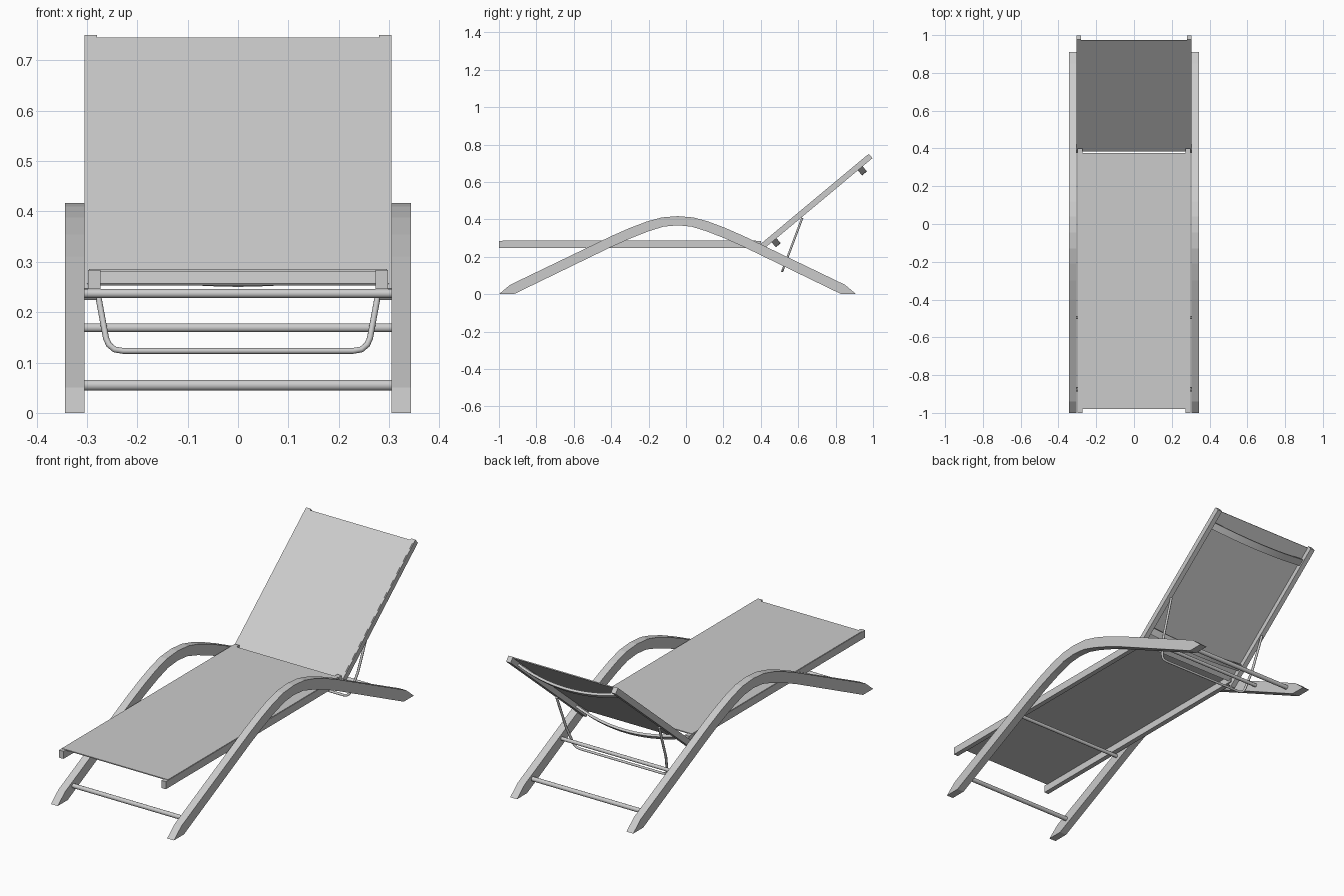
import bpy, bmesh, math
from mathutils import Vector

if "Cube" in bpy.data.objects:
    bpy.data.objects.remove(bpy.data.objects["Cube"])


def make_object(name, verts, faces):
    mesh = bpy.data.meshes.new(name)
    mesh.from_pydata([tuple(v) for v in verts], [], faces)
    bm = bmesh.new()
    bm.from_mesh(mesh)
    bmesh.ops.recalc_face_normals(bm, faces=bm.faces)
    bm.to_mesh(mesh)
    bm.free()
    obj = bpy.data.objects.new(name, mesh)
    bpy.context.collection.objects.link(obj)
    return obj


def loft(name, sections, smooth=False):
    """Skin a list of closed sections with equal point counts."""
    n = len(sections[0])
    verts = [p for s in sections for p in s]
    faces = [(k * n + i, k * n + (i + 1) % n, (k + 1) * n + (i + 1) % n, (k + 1) * n + i)
             for k in range(len(sections) - 1) for i in range(n)]
    faces += [tuple(range(n)), tuple(range(len(verts) - n, len(verts)))]
    obj = make_object(name, verts, faces)
    if smooth:
        bpy.ops.object.select_all(action='DESELECT')
        obj.select_set(True)
        bpy.context.view_layer.objects.active = obj
        bpy.ops.object.shade_smooth_by_angle(angle=math.radians(40))
    return obj


def prism(name, profile, x0, x1):
    """Extrude a (y, z) profile between two x positions."""
    return loft(name, [[(x, y, z) for y, z in profile] for x in (x0, x1)])


def tube(name, path, radius, sides=14):
    """Round tube along a planar path, mitred at the bends."""
    pts = [Vector(p) for p in path]
    normal = Vector((0, 0, 1))
    if len(pts) > 2:
        normal = (pts[1] - pts[0]).cross(pts[-1] - pts[0]).normalized()
    sections = []
    for i, p in enumerate(pts):
        a = (p - pts[i - 1]).normalized() if i else (pts[1] - p).normalized()
        b = (pts[i + 1] - p).normalized() if i < len(pts) - 1 else a
        t = (a + b).normalized()
        side = normal.cross(t).normalized() / max(t.dot(a), 0.5)
        sections.append([p + radius * (math.cos(w) * side + math.sin(w) * normal)
                         for w in (2 * math.pi * k / sides for k in range(sides))])
    return loft(name, sections, True)


# Arched side frames, symmetric about the crown
C = -0.045
outer = [(0.955, 0), (0.895, 0.05), (0.355, 0.31), (0.255, 0.354),
         (0.165, 0.388), (0.085, 0.41), (0, 0.417)]
inner = [(0.875, 0), (0.355, 0.252), (0.255, 0.297), (0.155, 0.336), (0.075, 0.361), (0, 0.368)]


def arch(half):
    return [(C - d, z) for d, z in half] + [(C + d, z) for d, z in half[-2::-1]]


arch_profile = arch(outer) + arch(inner)[::-1]

# Backrest coordinates: s along the slope, d below the top face
ANGLE = math.atan2(0.503, 0.603)
LENGTH = 0.785


def back(s, d):
    return (0.375 + s * math.cos(ANGLE) + d * math.sin(ANGLE),
            0.247 + s * math.sin(ANGLE) - d * math.cos(ANGLE))


def back_rect(s0, s1, d0, d1):
    return [back(s0, d0), back(s1, d0), back(s1, d1), back(s0, d1)]


# Paired side parts
for label, m in (("left", -1), ("right", 1)):
    prism("arched_leg_" + label, arch_profile, m * 0.305, m * 0.343)
    prism("seat_rail_" + label,
          [(-1, 0.246), (0.40, 0.246), (0.40, 0.284), (-1, 0.284)], m * 0.273, m * 0.298)
    prism("backrest_rail_" + label, back_rect(0, LENGTH, 0, 0.03), m * 0.28, m * 0.305)

# Fabric panels
prism("seat_fabric", [(-0.98, 0.281), (0.375, 0.281), (0.375, 0.286), (-0.98, 0.286)],
      -0.296, 0.296)
prism("backrest_fabric", back_rect(0.014, LENGTH - 0.008, -0.001, 0.004), -0.3, 0.3)

# Round crossbars between the legs
for name, y, z, r in (("front_low_bar", -0.875, 0.055, 0.011),
                      ("front_high_bar", -0.495, 0.237, 0.009),
                      ("rear_high_bar", 0.552, 0.169, 0.009),
                      ("rear_low_bar", 0.785, 0.055, 0.011)):
    tube(name, [(-0.307, y, z), (0.307, y, z)], r)

# Bowed braces behind the backrest
for name, s in (("lower_brace", 0.10), ("upper_brace", 0.70)):
    sections = []
    for k in range(17):
        x = -0.282 + 0.564 * k / 16
        d = 0.008 + 0.045 * (1 - (x / 0.282) ** 2)
        sections.append([(x, y, z) for y, z in back_rect(s - 0.017, s + 0.017, d, d + 0.012)])
    loft(name, sections, True)

# U-shaped prop that holds up the backrest
half = [(0.286, 0.408), (0.278, 0.235), (0.262, 0.148), (0.256, 0.135), (0.245, 0.126), (0.228, 0.123)]
path = [(x, 0.515 + (z - 0.123) * 0.375, z) for x, z in half]
tube("backrest_prop", path + [(-x, y, z) for x, y, z in path[::-1]], 0.006, 10)
